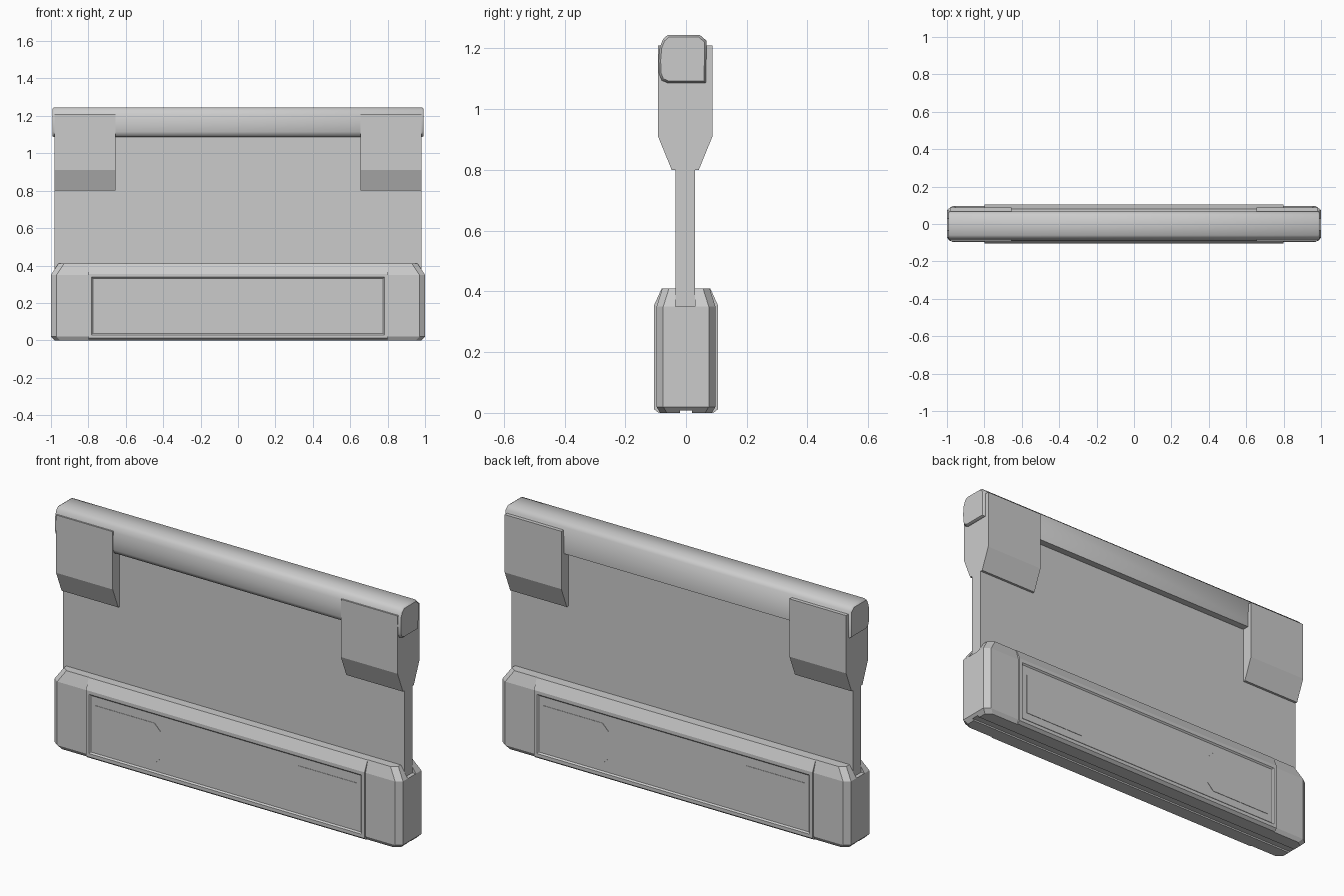
import bpy
import bmesh
import math
from mathutils import Vector

if "Cube" in bpy.data.objects:
    bpy.data.objects.remove(bpy.data.objects["Cube"])

grey = bpy.data.materials.new("light_grey")
grey.use_nodes = True
grey.diffuse_color = (0.6, 0.6, 0.6, 1)
grey.node_tree.nodes["Principled BSDF"].inputs["Base Color"].default_value = (0.6, 0.6, 0.6, 1)


def finish(name, bm, smooth=False):
    bmesh.ops.recalc_face_normals(bm, faces=bm.faces)
    mesh = bpy.data.meshes.new(name)
    bm.to_mesh(mesh)
    bm.free()
    mesh.materials.append(grey)
    obj = bpy.data.objects.new(name, mesh)
    bpy.context.collection.objects.link(obj)
    if smooth:
        bpy.ops.object.select_all(action="DESELECT")
        obj.select_set(True)
        bpy.context.view_layer.objects.active = obj
        bpy.ops.object.shade_smooth_by_angle(angle=math.radians(42))
    return obj


def loft(rings):
    """Skin a list of equal-length rings and cap both ends."""
    bm = bmesh.new()
    loops = [[bm.verts.new(p) for p in ring] for ring in rings]
    for low, high in zip(loops, loops[1:]):
        for i in range(len(low)):
            j = (i + 1) % len(low)
            bm.faces.new((low[i], low[j], high[j], high[i]))
    bm.faces.new(loops[0])
    bm.faces.new(loops[-1])
    bmesh.ops.recalc_face_normals(bm, faces=bm.faces)
    return bm


def box(name, x, y, z):
    ring = [(x[0], y[0]), (x[1], y[0]), (x[1], y[1]), (x[0], y[1])]
    return finish(name, loft([[(a, b, h) for a, b in ring] for h in z]))


def side_profile(profile, x0, x1):
    return [[(x, y, z) for y, z in profile] for x in (x0, x1)]


def cut_slots(obj, cutters):
    for cutter in cutters:
        mod = obj.modifiers.new("slot", "BOOLEAN")
        mod.operation = "DIFFERENCE"
        mod.solver = "EXACT"
        mod.object = cutter


def chamfered_ring(hx, hy, z, cx=0.03, cy=0.022):
    quarter = [(hx, hy - cy), (hx - cx, hy)]
    pts = quarter + [(-x, y) for x, y in reversed(quarter)]
    pts += [(-x, -y) for x, y in pts]
    return [(x, y, z) for x, y in pts]


# Upright panel
box("panel", (-0.98, 0.98), (-0.035, 0.03), (0.35, 1.2))

# Helper boxes for the panel slot and the groove under the base
slot = box("slot_cutter", (-1.1, 1.1), (-0.035, 0.03), (0.35, 0.5))
groove = box("groove_cutter", (-1.1, 1.1), (-0.02, 0.02), (-0.1, 0.008))
for cutter in (slot, groove):
    cutter.hide_render = True
    cutter.hide_set(True)

# Base with chamfered ends
base = finish("base", loft([
    chamfered_ring(0.98, 0.085, 0),
    chamfered_ring(1, 0.097, 0.02),
    chamfered_ring(1, 0.097, 0.35),
    chamfered_ring(0.96, 0.078, 0.41),
]))
cut_slots(base, (slot, groove))

# Thicker middle of the base, with a framed recess on front and back
middle = [(0.09, 0), (0.105, 0.012), (0.105, 0.355), (0.08, 0.41)]
outline = middle + [(-y, z) for y, z in reversed(middle)]
bm = loft(side_profile(outline, -0.8, 0.8))
bm.normal_update()
for sign in (-1, 1):
    face = max(bm.faces, key=lambda f: f.normal.y * sign)
    bmesh.ops.inset_region(bm, faces=[face], thickness=0.025)
    bmesh.ops.inset_region(bm, faces=[face], thickness=0.01, depth=-0.007)
core = finish("base_middle", bm)
cut_slots(core, (slot, groove))

# Thin plates with clipped inner corners inside the recesses
for sx, side in ((-1, "right"), (1, "left")):
    for sy, face_name in ((-1, "front"), (1, "back")):
        shape = [(0.75, 0.075), (0.75, 0.285), (0.41, 0.285),
                 (0.375, 0.25), (0.375, 0.11), (0.41, 0.075)]
        finish(f"{face_name}_{side}_plate", loft(
            [[(sx * x, sy * y, z) for x, z in shape] for y in (0.096, 0.1)]))

# Brackets at both top corners
bracket = [(-0.092, 1.21), (-0.092, 0.91), (-0.047, 0.8),
           (0.042, 0.8), (0.087, 0.91), (0.087, 1.21)]
for sx, side in ((-1, "right"), (1, "left")):
    finish(f"{side}_bracket", loft(side_profile(bracket, sx * 0.655, sx * 0.98)))

# Rounded top rail with slightly tapered end caps
rail = [(-0.06, 1.245), (-0.076, 1.23), (-0.086, 1.205), (-0.09, 1.16),
        (-0.088, 1.115), (-0.08, 1.095), (-0.06, 1.086),
        (0.065, 1.086), (0.068, 1.225), (0.045, 1.245)]
centre = Vector((-0.01, 1.165))
rings = []
for x, scale in ((-0.993, 0.92), (-0.983, 1), (0.983, 1), (0.993, 0.92)):
    pts = [centre + (Vector(p) - centre) * scale for p in rail]
    rings.append([(x, p.x, p.y) for p in pts])
finish("top_rail", loft(rings), smooth=True)
